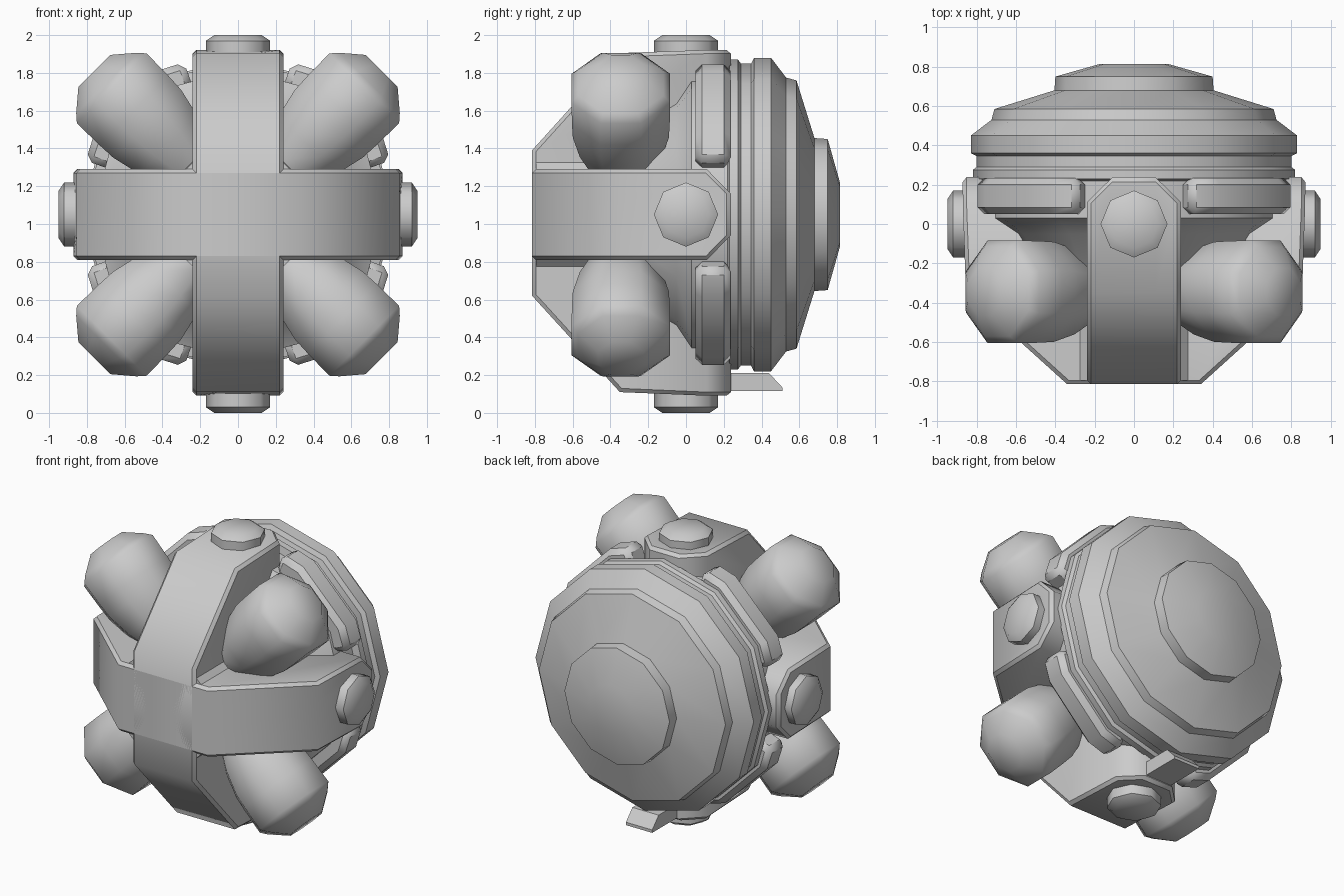
import bpy, bmesh
from math import sin, cos, pi, radians
from mathutils import Vector

if "Cube" in bpy.data.objects:
    bpy.data.objects.remove(bpy.data.objects["Cube"])

C = Vector((0, 0, 1.05))  # centre of the body


def loft(name, rings, bevel=0.0, smooth=35):
    """Skin a list of equal-length point rings and cap both ends."""
    bm = bmesh.new()
    vr = [[bm.verts.new(p) for p in ring] for ring in rings]
    n = len(vr[0])
    for a, b in zip(vr, vr[1:]):
        for i in range(n):
            j = (i + 1) % n
            bm.faces.new((a[i], a[j], b[j], b[i]))
    bm.faces.new(vr[0])
    bm.faces.new(vr[-1])
    bmesh.ops.recalc_face_normals(bm, faces=bm.faces)
    me = bpy.data.meshes.new(name)
    bm.to_mesh(me)
    bm.free()
    ob = bpy.data.objects.new(name, me)
    bpy.context.collection.objects.link(ob)
    bpy.ops.object.select_all(action='DESELECT')
    ob.select_set(True)
    bpy.context.view_layer.objects.active = ob
    bpy.ops.object.shade_smooth_by_angle(angle=radians(smooth))
    if bevel:
        m = ob.modifiers.new("edge_bevel", 'BEVEL')
        m.width = bevel
        m.segments = 1
        m.limit_method = 'ANGLE'
        m.angle_limit = radians(60)
    return ob


def lathe(name, origin, axis, side, profile, sides, phase=0.0, smooth=35):
    """Turn (distance, radius) pairs around an axis."""
    a, u = Vector(axis).normalized(), Vector(side)
    v = a.cross(u)
    rings = []
    for t, r in profile:
        rings.append([origin + a * t + (u * cos(k) + v * sin(k)) * r
                      for k in (phase + 2 * pi * i / sides for i in range(sides))])
    return loft(name, rings, smooth=smooth)


# stepped twelve-sided body with the domed back
lathe("body", C, (0, 1, 0), (1, 0, 0),
      [(-.5, .38), (-.05, .65), (.03, .77), (.22, .77), (.23, .82), (.275, .82),
       (.29, .80), (.345, .80), (.36, .83), (.45, .83), (.53, .725), (.585, .71),
       (.68, .405), (.75, .40), (.815, .17)], 12)


# crossed front bands, narrowing at their rear ends
def band(name, lo, place):
    f, m, b = lo
    rings = []
    for h, yb in ((-.24, .11), (-.11, .238), (.11, .238), (.24, .11)):
        outline = [(-f, -.815), (.34, -.815), (.855, -.35), (.872, yb), (-b, yb), (-m, -.35)]
        rings.append([place(u, y, h) for u, y in outline])
    return loft(name, rings, bevel=.02, smooth=50)


band("horizontal_band", (.34, .855, .872), lambda u, y, h: C + Vector((u, y, h)))
band("vertical_band", (.43, .94, .96), lambda u, y, h: C + Vector((h, y, u)))

# small webs in the inner corners of the cross
for sx in (-1, 1):
    for sz in (-1, 1):
        p = C + Vector((sx * .235, 0, sz * .235))
        loft("cross_corner_web", [[p + Vector((dx, y, dz)) for dx, dz in
                                   ((.045, 0), (0, .045), (-.045, 0), (0, -.045))]
                                  for y in (-.795, -.3)])

# octagonal knobs on the band ends
for name, axis, d in (("right_knob", (1, 0, 0), .95), ("left_knob", (-1, 0, 0), .95),
                      ("top_knob", (0, 0, 1), .95), ("bottom_knob", (0, 0, -1), 1.05)):
    lathe(name, C, axis, (0, 1, 0),
          [(d - .12, .17), (d - .03, .17), (d, .125)], 8, smooth=50)

# diagonal thrusters and curved side pads, one per quadrant
for sx in (-1, 1):
    for sz in (-1, 1):
        lathe("thruster", C + Vector((0, -.345, 0)), (sx, 0, sz), (0, 1, 0),
              [(.35, .16), (.52, .235), (.68, .275), (.78, .28), (.945, .283),
               (.985, .245), (1.075, .13)], 8, pi / 8, smooth=46)
        rings = []
        for deg, r in ((19.5, .855), (30, .875), (60, .875), (70.5, .855)):
            k = radians(deg)
            d = Vector((sx * cos(k), 0, sz * sin(k)))
            rings.append([C + d * rr + Vector((0, y, 0))
                          for rr, y in ((.70, .05), (r, .05), (r, .235), (.70, .235))])
        loft("side_pad", rings, bevel=.035)

# small tab below the rear
loft("rear_tab", [[Vector((x, y, z)) for y, z in
                   ((.15, .115), (.51, .115), (.51, .135), (.44, .21), (.15, .21))]
                  for x in (-.1, .1)])
